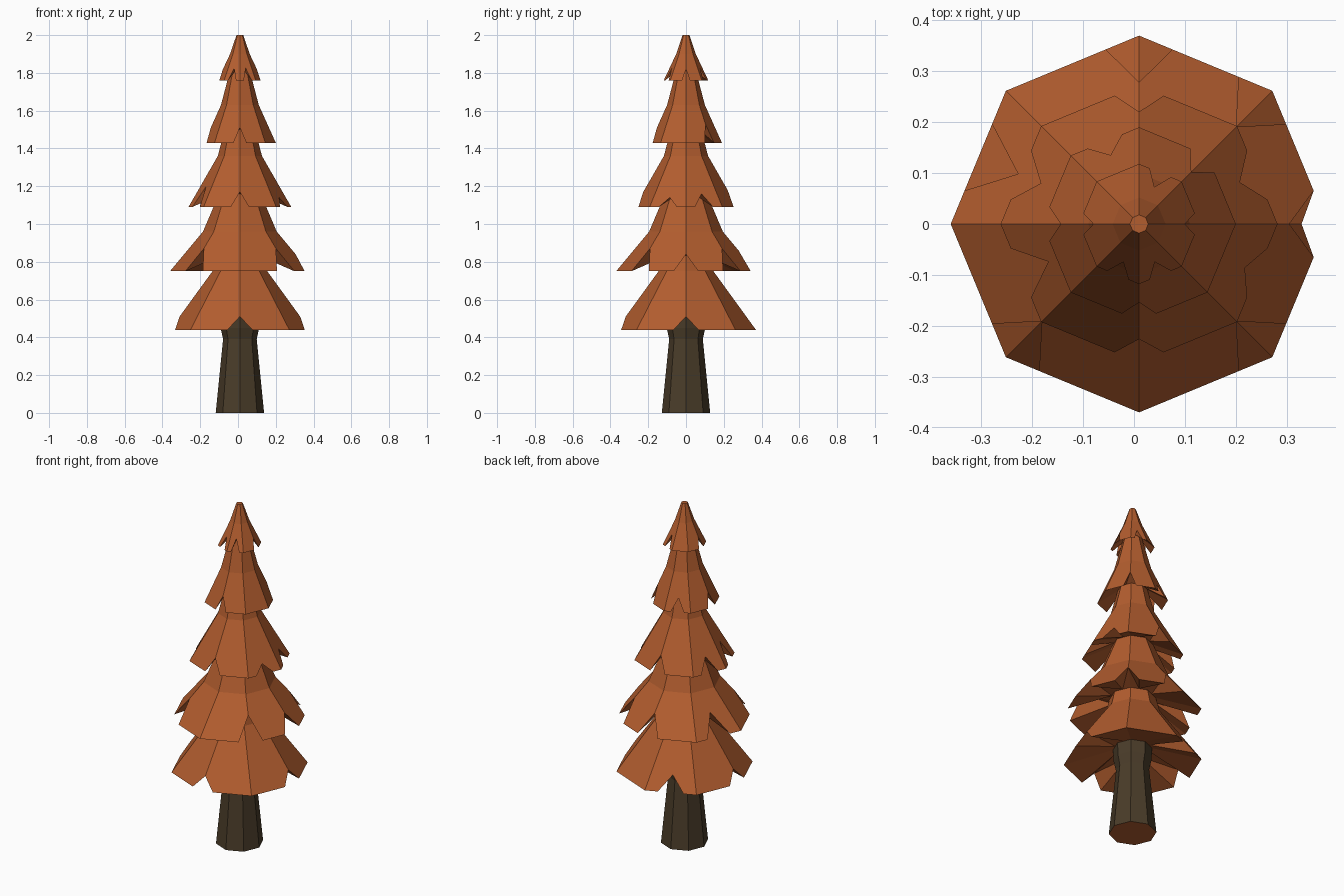
import bpy, math
from mathutils import Vector

if "Cube" in bpy.data.objects:
    bpy.data.objects.remove(bpy.data.objects["Cube"])

AXIS_X = 0.01  # the tree axis sits slightly off the bounding-box centre


def material(name, rgb):
    m = bpy.data.materials.new(name)
    m.diffuse_color = (*rgb, 1)
    m.use_nodes = True
    m.node_tree.nodes["Principled BSDF"].inputs["Base Color"].default_value = m.diffuse_color
    return m


leaf = material("foliage_orange", (0.45, 0.11, 0.028))
bark = material("bark_brown", (0.068, 0.045, 0.022))


def ring_point(i, z, r):
    a = math.radians(45 * i)
    return Vector((AXIS_X + r * math.cos(a), r * math.sin(a), z))


def make_object(name, verts, faces, mats, face_mats=None):
    mesh = bpy.data.meshes.new(name)
    mesh.from_pydata([tuple(v) for v in verts], [], faces)
    for m in mats:
        mesh.materials.append(m)
    for p, k in zip(mesh.polygons, face_mats or []):
        p.material_index = k
    mesh.validate()
    obj = bpy.data.objects.new(name, mesh)
    bpy.context.collection.objects.link(obj)
    return obj


def lathe(name, profile, mats, cap_bottom=False):
    """Eight-sided stack of (z, radius) rings."""
    verts = [ring_point(i, z, r) for z, r in profile for i in range(8)]
    faces = [(8 * j + i, 8 * j + (i + 1) % 8, 8 * j + 8 + (i + 1) % 8, 8 * j + 8 + i)
             for j in range(len(profile) - 1) for i in range(8)]
    kinds = [0] * len(faces)
    if cap_bottom:
        faces.append(tuple(range(7, -1, -1)))
        kinds.append(1)
    return make_object(name, verts, faces, mats, kinds)


def tier(name, rim, kink, top, inner, notches, cap=False):
    """Octagonal skirt; notches maps 22.5-degree steps to a cut height."""
    verts, faces = [], []

    def add(p):
        verts.append(p)
        return len(verts) - 1

    for i in range(8):
        low = [ring_point(i, *rim), ring_point(i + 1, *rim)]
        mid = [ring_point(i, *kink), ring_point(i + 1, *kink)]
        high = [ring_point(i, *top), ring_point(i + 1, *top)]
        ins = [ring_point(i, *inner), ring_point(i + 1, *inner)]
        edge = []
        for q in range(5):
            f = q / 4
            p = low[0].lerp(low[1], f)
            if q % 2 == 0:
                h = notches.get((2 * i + q // 2) % 16, 0)
                p = p.lerp(mid[0].lerp(mid[1], f), h / (kink[0] - rim[0]))
            edge.append(add(p))
        m0, m1, h0, h1 = add(mid[0]), add(mid[1]), add(high[0]), add(high[1])
        n0, n1 = add(ins[0]), add(ins[1])
        c = add((ins[0] + ins[1]) / 2)
        # outer facet, upper facet, then the underside fan
        faces += [(m0, *edge, m1)[::1], (m0, m1, h1, h0)]
        faces += [(edge[q + 1], edge[q], c) for q in range(4)]
        faces += [(edge[0], n0, c), (n1, edge[4], c)]
    if cap:
        faces.append(tuple(add(ring_point(i, *top)) for i in range(8)))
    return make_object(name, verts, faces, [leaf])


# Trunk, with the foliage colour on its underside
lathe("trunk", [(0, 0.128), (0.39, 0.089), (0.45, 0.102), (0.53, 0.105)],
      [bark, leaf], cap_bottom=True)

# Foliage skirts from bottom to top
tier("foliage_tier_1", (0.44, 0.37), (0.75, 0.145), (0.83, 0.125), (0.52, 0.105),
     {0: .07, 8: .07, 12: .07, 5: .08})
tier("foliage_tier_2", (0.75, 0.37), (0.96, 0.195), (1.16, 0.11), (0.83, 0.125),
     {0: .09, 2: .12, 4: .11, 10: .12, 14: .12, 7: .11})
tier("foliage_tier_3", (1.09, 0.272), (1.36, 0.117), (1.50, 0.08), (1.16, 0.11),
     {4: .09, 12: .08, 1: .07, 15: .05, 9: .11, 7: .08})
tier("foliage_tier_4", (1.43, 0.19), (1.63, 0.1), (1.82, 0.05), (1.50, 0.08),
     {2: .10, 12: .08, 8: .08, 5: .07})
tier("foliage_tier_5", (1.76, 0.118), (1.90, 0.052), (2.0, 0.018), (1.82, 0.05),
     {0: .06, 8: .06, 3: .07, 11: .065, 13: .065}, cap=True)
